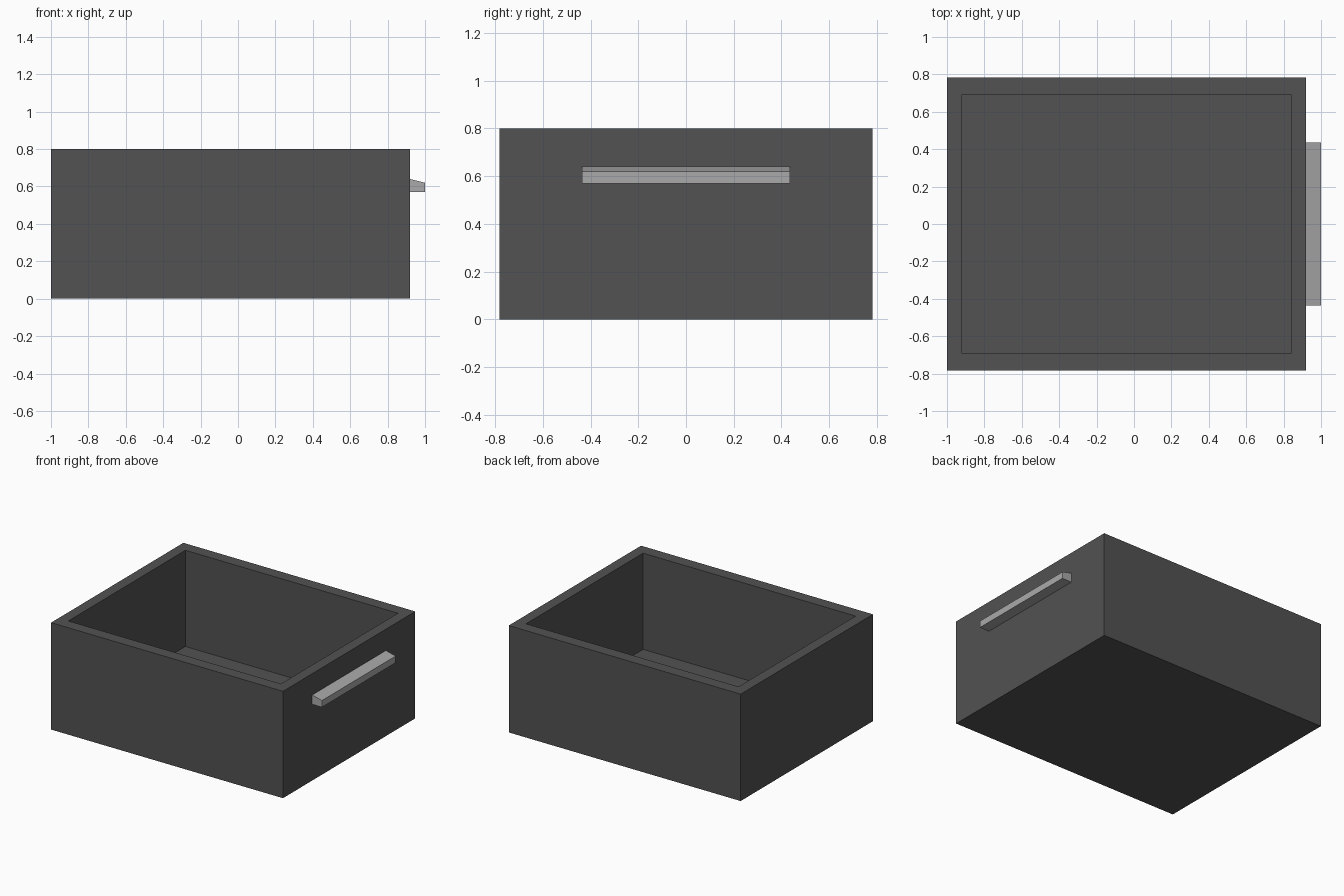
import bpy, bmesh

if "Cube" in bpy.data.objects:
    bpy.data.objects.remove(bpy.data.objects["Cube"])


def material(name, value):
    m = bpy.data.materials.new(name)
    m.diffuse_color = (value, value, value, 1)
    m.use_nodes = True
    m.node_tree.nodes["Principled BSDF"].inputs["Base Color"].default_value = m.diffuse_color
    return m


def make_object(name, bm, mat):
    bmesh.ops.recalc_face_normals(bm, faces=bm.faces)
    mesh = bpy.data.meshes.new(name)
    bm.to_mesh(mesh)
    bm.free()
    mesh.materials.append(mat)
    obj = bpy.data.objects.new(name, mesh)
    bpy.context.collection.objects.link(obj)
    return obj


dark_grey = material("dark_grey", 0.085)
light_grey = material("light_grey", 0.40)

# Open drawer box: nested rings joined from underside to inner floor
X0, X1, Y, H = -1.0, 0.92, 0.782, 0.8
WALL_X, WALL_Y, FLOOR = 0.08, 0.09, 0.08
bm = bmesh.new()


def ring(dx, dy, z):
    return [bm.verts.new((x, y, z)) for x, y in
            ((X0 + dx, -Y + dy), (X1 - dx, -Y + dy), (X1 - dx, Y - dy), (X0 + dx, Y - dy))]


rings = [ring(0, 0, 0), ring(0, 0, H), ring(WALL_X, WALL_Y, H), ring(WALL_X, WALL_Y, FLOOR)]
for a, b in zip(rings, rings[1:]):
    for i in range(4):
        j = (i + 1) % 4
        bm.faces.new((a[i], a[j], b[j], b[i]))
bm.faces.new(rings[0])
bm.faces.new(rings[-1])
make_object("drawer_box", bm, dark_grey)

# Handle: sloped profile extruded along y
HALF = 0.436
bm = bmesh.new()
profile = [(X1, 0.57), (1.0, 0.57), (1.0, 0.62), (X1, 0.64)]
face = bm.faces.new([bm.verts.new((x, -HALF, z)) for x, z in profile])
ext = bmesh.ops.extrude_face_region(bm, geom=[face], use_keep_orig=True)
bmesh.ops.translate(bm, vec=(0, 2 * HALF, 0),
                    verts=[g for g in ext["geom"] if isinstance(g, bmesh.types.BMVert)])
make_object("handle", bm, light_grey)
